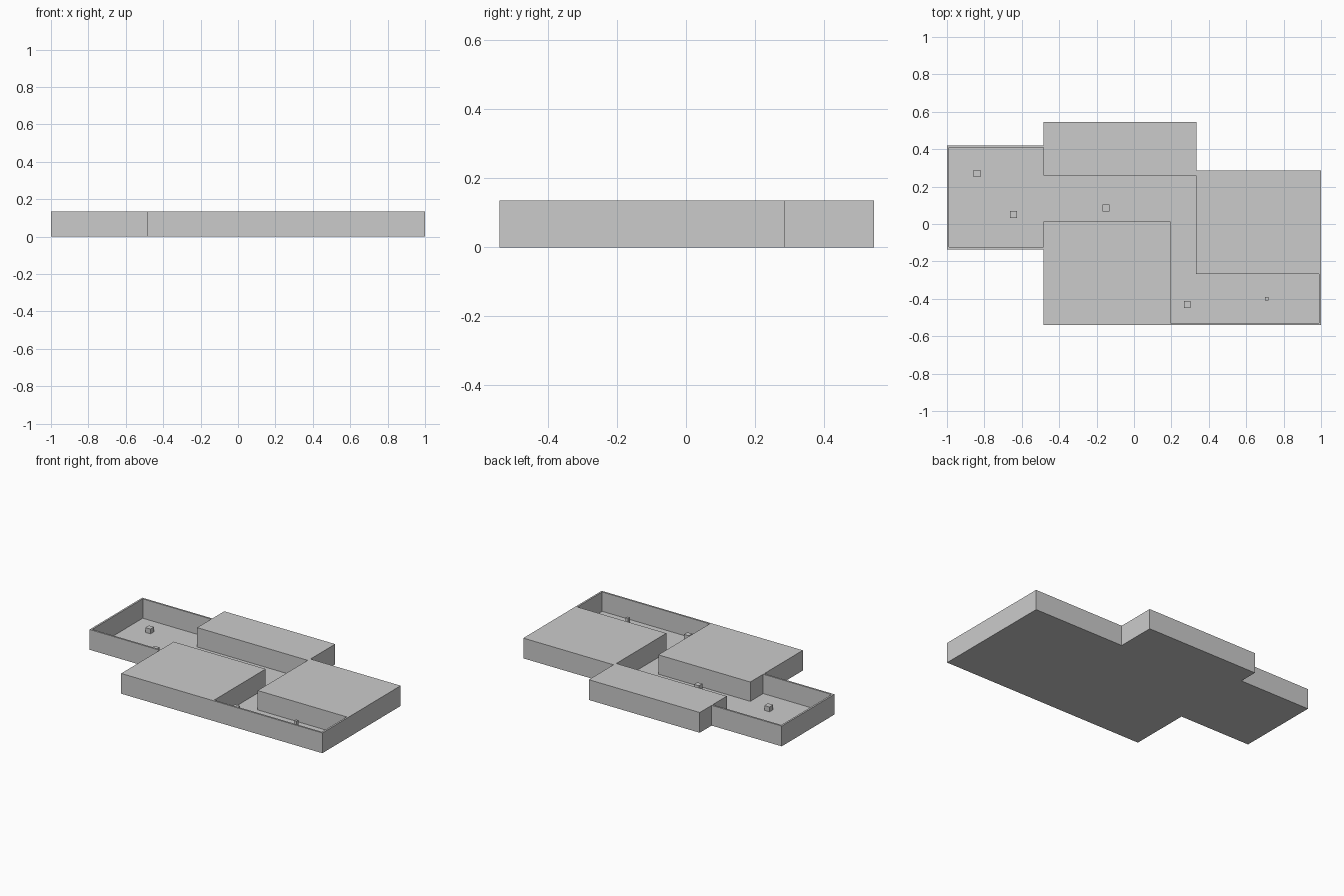
import bpy
import bmesh

if "Cube" in bpy.data.objects:
    bpy.data.objects.remove(bpy.data.objects["Cube"], do_unlink=True)

GREY = (0.6, 0.6, 0.6, 1)
mat = bpy.data.materials.new("plain_grey")
mat.use_nodes = True
mat.diffuse_color = GREY
mat.node_tree.nodes["Principled BSDF"].inputs["Base Color"].default_value = GREY

TOP = 0.135      # height of walls and blocks
FLOOR = 0.006    # floor thickness
WALL = 0.012     # wall thickness


def prism(name, outline, z0, z1):
    """Extrude a flat outline from z0 to z1."""
    bm = bmesh.new()
    face = bm.faces.new([bm.verts.new((x, y, z0)) for x, y in outline])
    top = bmesh.ops.extrude_face_region(bm, geom=[face])["geom"]
    verts = [v for v in top if isinstance(v, bmesh.types.BMVert)]
    bmesh.ops.translate(bm, verts=verts, vec=(0, 0, z1 - z0))
    bmesh.ops.recalc_face_normals(bm, faces=bm.faces)
    mesh = bpy.data.meshes.new(name)
    bm.to_mesh(mesh)
    bm.free()
    mesh.materials.append(mat)
    obj = bpy.data.objects.new(name, mesh)
    bpy.context.collection.objects.link(obj)
    return obj


def box(name, x0, x1, y0, y1, z1=TOP):
    return prism(name, [(x0, y0), (x1, y0), (x1, y1), (x0, y1)], FLOOR, z1)


# Main plan lines
L, R, F, B = -1, 1, -0.54, 0.545
room_f, room_b = -0.135, 0.42
block_l, back_r, right_b = -0.483, 0.335, 0.285

# Floor slab follows the whole stepped outline
prism("floor", [(block_l, F), (R, F), (R, right_b), (back_r, right_b),
                (back_r, B), (block_l, B), (block_l, room_b), (L, room_b),
                (L, room_f), (block_l, room_f)], 0, FLOOR)

# Solid blocks around the passage
box("front_block", block_l, 0.195, F, 0.013)
box("back_block", block_l, back_r, 0.26, B)
box("right_block", 0.332, R, -0.267, right_b)

# Thin walls round the two open ends
box("room_side_wall", L, L + WALL, room_f, room_b)
box("room_back_wall", L + WALL, block_l, room_b - WALL, room_b)
box("room_front_wall", L + WALL, block_l, room_f, room_f + WALL)
box("passage_front_wall", 0.195, R, F, F + WALL)
box("passage_end_wall", R - WALL, R, F + WALL, -0.267)

# Small posts standing on the floor: centre, width, top
posts = [(-0.84, 0.27, 0.038, 0.038), (-0.645, 0.05, 0.038, 0.038),
         (-0.15, 0.085, 0.036, 0.06), (0.285, -0.43, 0.036, 0.08),
         (0.71, -0.4, 0.018, 0.088)]
for i, (x, y, w, z) in enumerate(posts):
    h = w / 2
    box(f"post_{i + 1}", x - h, x + h, y - h, y + h, z)
